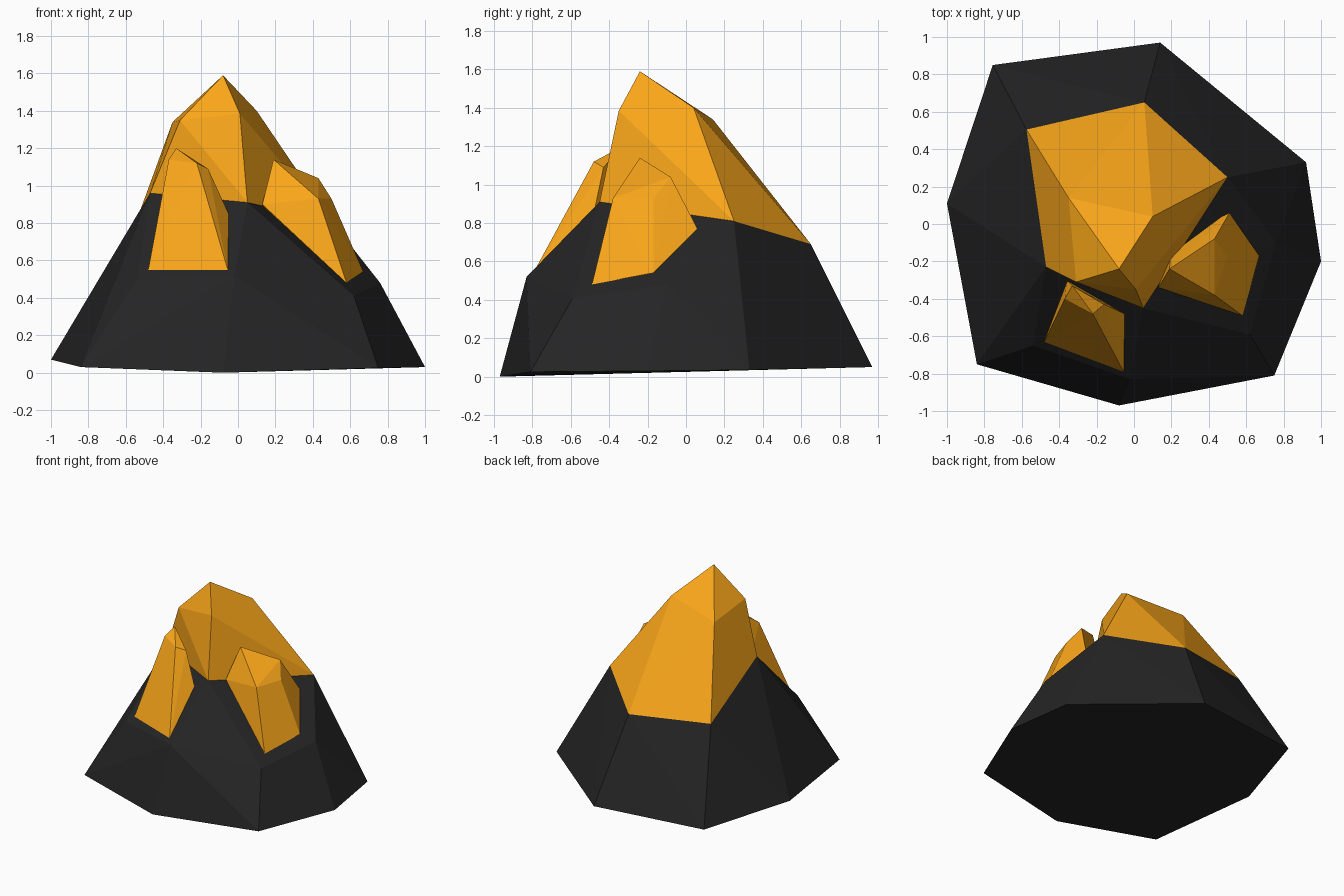
import bpy, bmesh

if "Cube" in bpy.data.objects:
    bpy.data.objects.remove(bpy.data.objects["Cube"])


def material(name, color):
    m = bpy.data.materials.new(name)
    m.diffuse_color = (*color, 1)
    m.use_nodes = True
    m.node_tree.nodes["Principled BSDF"].inputs["Base Color"].default_value = m.diffuse_color
    return m


def faceted(name, points, mat, open_ring=0):
    """Flat-faced convex stone wrapped around its corner points.
    Faces lying wholly on the first open_ring points are hidden and removed."""
    bm = bmesh.new()
    verts = [bm.verts.new(p) for p in points]
    ring = set(verts[:open_ring])
    bmesh.ops.convex_hull(bm, input=verts)
    bmesh.ops.recalc_face_normals(bm, faces=bm.faces[:])
    hidden = [f for f in bm.faces if ring.issuperset(f.verts)]
    bmesh.ops.delete(bm, geom=hidden, context='FACES')
    loose = [v for v in bm.verts if not v.link_faces]
    bmesh.ops.delete(bm, geom=loose, context='VERTS')
    me = bpy.data.meshes.new(name)
    bm.to_mesh(me)
    bm.free()
    me.materials.append(mat)
    ob = bpy.data.objects.new(name, me)
    bpy.context.collection.objects.link(ob)
    return ob


stone = material("dark_stone", (0.018, 0.018, 0.018))
amber = material("amber", (0.95, 0.38, 0.01))

# Rim shared by the rock and the large crystal
rim = [(-.575, .505, .725), (.055, .65, .69), (.50, .25, .81),
       (.05, -.45, .91), (-.47, -.23, .96)]

# Rock: eight-sided foot, bulging shoulder at the front, rim on top
foot = [(-1, .11, .07), (-.755, .85, .055), (.14, .97, .05), (.92, .33, .035),
        (1, -.20, .03), (.75, -.81, .025), (-.08, -.97, 0), (-.84, -.75, .03)]
shoulder = [(-.54, -.65, .50), (-.02, -.83, .52), (.62, -.59, .41), (.76, -.10, .48)]
faceted("rock_base", rim + foot + shoulder, stone, len(rim))

# Large crystal growing from the rim
faceted("large_crystal", rim + [
    (-.08, -.24, 1.59), (.01, -.35, 1.385), (.10, .04, 1.40),
    (-.35, .14, 1.34), (-.31, -.31, 1.35)], amber, len(rim))

# Small crystals, each with one point buried in the rock
faceted("front_crystal", [
    (-.48, -.63, .55), (-.055, -.79, .55), (-.05, -.48, .85),
    (-.37, -.40, 1.14), (-.22, -.48, 1.12), (-.16, -.43, 1.09),
    (-.33, -.33, 1.20), (-.36, -.30, .85)], amber)
faceted("right_crystal", [
    (.58, -.49, .48), (.67, -.17, .54), (.51, .06, .77), (.13, -.34, .90),
    (.43, -.38, .93), (.50, -.17, .93), (.43, -.08, 1.04),
    (.19, -.24, 1.14), (.20, -.10, .70)], amber)
